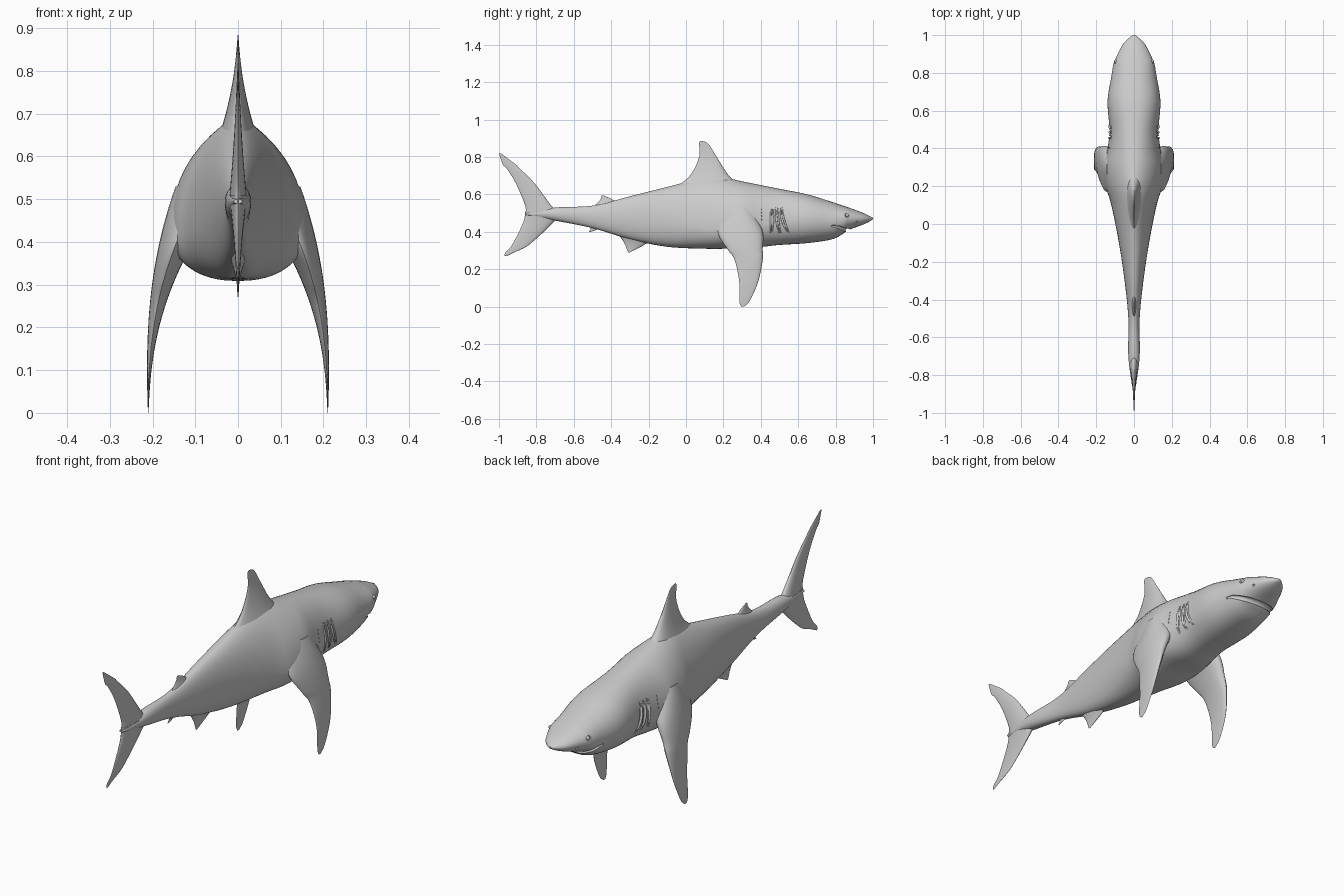
import bpy, bmesh, math
from mathutils import Matrix, Vector
from mathutils.bvhtree import BVHTree

if "Cube" in bpy.data.objects:
    bpy.data.objects.remove(bpy.data.objects["Cube"])

grey = (.6, .6, .6, 1)
skin = bpy.data.materials.new("plain grey")
skin.use_nodes = True
skin.diffuse_color = grey
skin.node_tree.nodes["Principled BSDF"].inputs["Base Color"].default_value = grey


def spline(rows, steps):
    """Pass a smooth curve through rows of numbers."""
    rows = [Vector(row) for row in rows]
    rows = [rows[0] * 2 - rows[1]] + rows + [rows[-1] * 2 - rows[-2]]
    result = []
    for before, start, end, after in zip(rows, rows[1:], rows[2:], rows[3:]):
        leave, arrive = (end - before) / 2, (after - start) / 2
        for i in range(steps):
            t = i / steps
            ease = t * t * (3 - 2 * t)
            result.append(start.lerp(end, ease)
                          + leave * t * (1 - t) ** 2 - arrive * t * t * (1 - t))
    return result + [rows[-2]]


def circle(count):
    """Cosine and sine pairs around a circle."""
    angles = [math.tau * i / count for i in range(count)]
    return [(math.cos(angle), math.sin(angle)) for angle in angles]


def loft(bm, rings):
    """Skin a row of closed rings and cap both ends."""
    rings = [[bm.verts.new(point) for point in ring] for ring in rings]
    for ring, following in zip(rings, rings[1:]):
        for i in range(len(ring)):
            bm.faces.new((ring[i - 1], ring[i], following[i], following[i - 1]))
    bm.faces.new(rings[0])
    bm.faces.new(rings[-1])


def finish(bm, name):
    """Turn the mesh data into a named object."""
    bmesh.ops.recalc_face_normals(bm, faces=bm.faces)
    mesh = bpy.data.meshes.new(name)
    bm.to_mesh(mesh)
    bm.free()
    mesh.materials.append(skin)
    part = bpy.data.objects.new(name, mesh)
    bpy.context.collection.objects.link(part)
    return part


def select(part):
    bpy.ops.object.select_all(action='DESELECT')
    part.select_set(True)
    bpy.context.view_layer.objects.active = part


def smooth(part):
    select(part)
    bpy.ops.object.shade_smooth_by_angle(angle=math.radians(45))


def bump(value, centre, spread):
    return math.exp(-((value - centre) / spread) ** 2)


def body_ring(station):
    """Section with a peaked back over the shoulders and a full belly."""
    y, top, bottom, width = station
    middle = bottom + (top - bottom) * (.5 - .23 * bump(y, .2, .3))
    peak = .9 + .5 * bump(y, .12, .2)
    ring = []
    for across, up in circle(48):
        bulge = abs(across) ** (peak if up > 0 else .8)
        reach = top - middle if up > 0 else middle - bottom
        ring.append((math.copysign(width * bulge, across), y, middle + reach * up))
    return ring


def fin(name, outline, spread, side=1, offset=lambda z: 0):
    """Streamlined blade through (height, front, back) rows, root first."""
    root, tip = outline[0][0], outline[-1][0]
    rings = []
    for z, front, back in spline(outline, 6):
        inward = max((z - tip) / (root - tip), .005)
        half = spread * inward ** 2 + .007 * math.sqrt(inward)
        rings.append([(side * (offset(z) + half * thick * (1 + .3 * along)),
                       (front + back + (front - back) * along) / 2, z)
                      for along, thick in circle(24)])
    bm = bmesh.new()
    loft(bm, rings)
    smooth(finish(bm, name))


def tube(bm, points, radius):
    """Rod along a path, thinner at both ends."""
    points = spline(points, 5)
    last = len(points) - 1
    span = points[-1] - points[0]
    upright = abs(span.z) > abs(span.x) + abs(span.y)
    aside = Vector((1, 0, 0)) if upright else Vector((0, 0, 1))
    rings = []
    for i, point in enumerate(points):
        ahead = (points[min(i + 1, last)] - points[max(i - 1, 0)]).normalized()
        u = ahead.cross(aside).normalized()
        v = ahead.cross(u)
        size = radius * (.3 + .7 * math.sin(math.pi * i / last))
        rings.append([point + (u * c + v * s) * size for c, s in circle(10)])
    loft(bm, rings)


# Body, tail to snout: position, top, bottom, half width
stations = [
    (-.86, .5, .49, .01), (-.7, .53, .46, .03), (-.5, .54, .42, .03),
    (-.3, .59, .36, .05), (-.1, .64, .32, .08), (.1, .69, .31, .12),
    (.2, .69, .31, .15), (.3, .67, .32, .16), (.4, .65, .32, .14),
    (.5, .63, .33, .13), (.65, .6, .34, .14), (.78, .56, .36, .12),
    (.84, .54, .39, .11), (.87, .53, .41, .1), (.95, .5, .44, .06),
    (.99, .48, .46, .02), (1, .475, .47, .005)]
bm = bmesh.new()
loft(bm, [body_ring(station) for station in spline(stations, 6)])
surface = BVHTree.FromBMesh(bm)
body = finish(bm, "body")


def on_skin(x, y, z, lift=0):
    """Nearest place on the body, raised outwards by lift."""
    place = surface.find_nearest(Vector((x, y, z)))[0]
    outward = Vector((place.x, 0, place.z - .47)).normalized()
    return place + outward * lift


# Mouth groove, cut along with the details of the head
cutters = bmesh.new()
corner = [(.11, .775, .435), (.1, .81, .43), (.065, .85, .415)]
mouth = corner + [(0, .865, .41)] + [(-x, y, z) for x, y, z in reversed(corner)]
tube(cutters, [on_skin(*place) for place in mouth], .013)

for side, label in ((1, "left"), (-1, "right")):
    # Gill slits, each with a raised flap behind it
    flaps = bmesh.new()
    for slit in range(3):
        path = [(side * .15, .465 + .024 * slit + .02 * slit * t * t, .54 - .16 * t)
                for t in (0, .25, .5, .75, 1)]
        tube(cutters, [on_skin(*place) for place in path], .006)
        tube(flaps, [on_skin(x, y - .009, z, -.001) for x, y, z in path], .006)
    smooth(finish(flaps, label + "_gill_flaps"))

    # Row of pores behind the gills, and the nostril
    for pore in range(4):
        place = on_skin(side * .15, .405, .525 - .02 * pore)
        tube(cutters, [place + Vector((0, 0, dz)) for dz in (.005, 0, -.005)], .003)
    nostril = on_skin(side * .08, .915, .45)
    tube(cutters, [nostril + Vector((0, dy, 0)) for dy in (.008, 0, -.008)], .005)

    # Eye in its socket
    socket = Matrix.Translation(on_skin(side * .1, .862, .49, .004))
    bmesh.ops.create_icosphere(cutters, subdivisions=2, radius=.013, matrix=socket)
    eye = bmesh.new()
    seat = Matrix.Translation(on_skin(side * .1, .862, .49, -.003))
    bmesh.ops.create_uvsphere(eye, u_segments=16, v_segments=10, radius=.009, matrix=seat)
    smooth(finish(eye, label + "_eye"))

    # Side fin, flowing out of the shoulder
    fin(label + "_side_fin",
        [(.53, .36, .18), (.4, .41, .17), (.31, .41, .22), (.25, .41, .26),
         (.13, .385, .285), (.03, .34, .285), (0, .31, .295)],
        .057, side, lambda z: .21 - .6 * max(z, 0) ** 2.4)

cutter = finish(cutters, "head_cutter")
cutter.hide_render = True
boolean = body.modifiers.new("cuts", 'BOOLEAN')
boolean.operation = 'DIFFERENCE'
boolean.solver = 'EXACT'
boolean.object = cutter
select(body)
bpy.ops.object.modifier_apply(modifier=boolean.name)
bpy.data.objects.remove(cutter)
smooth(body)

# Fins along the middle
fin("back_fin", [(.62, .32, -.08), (.7, .23, .02), (.8, .165, .07),
                 (.87, .12, .07), (.885, .09, .075)], .045)
fin("small_back_fin", [(.53, -.35, -.5), (.57, -.39, -.46), (.595, -.44, -.45)], .012)
fin("belly_fin", [(.4, -.16, -.37), (.34, -.21, -.33), (.29, -.3, -.31)], .03)
fin("small_belly_fin", [(.46, -.42, -.53), (.42, -.46, -.51), (.4, -.51, -.52)], .012)
fin("upper_tail_fin", [(.49, -.67, -.86), (.54, -.72, -.86), (.66, -.81, -.91),
                       (.74, -.89, -.96), (.76, -.91, -.98), (.82, -.99, -1)], .014)
fin("lower_tail_fin", [(.51, -.67, -.86), (.45, -.71, -.87), (.33, -.84, -.93),
                       (.29, -.92, -.965), (.27, -.96, -.97)], .014)
